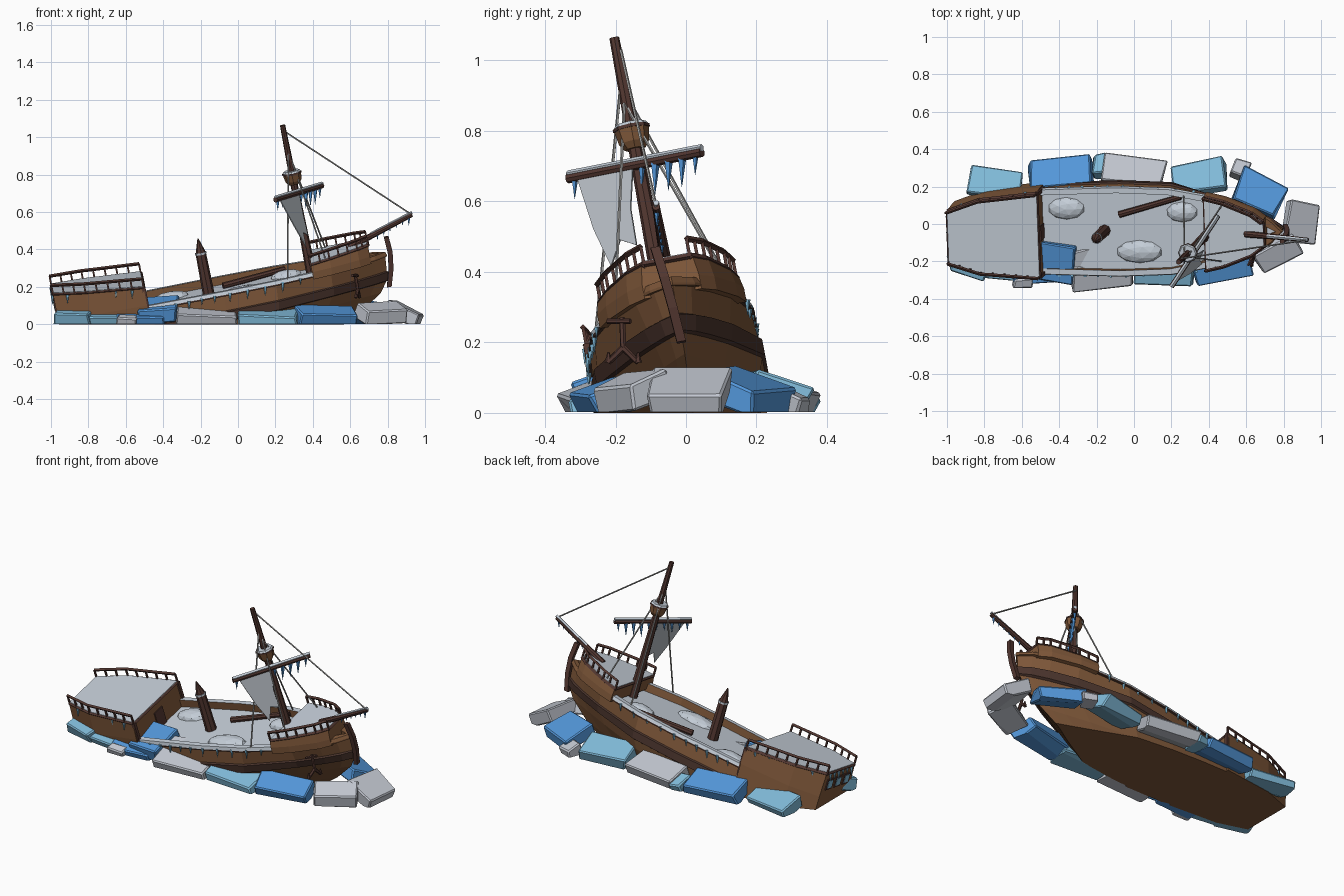
import bpy, bmesh, math, random
from mathutils import Vector, Matrix, Euler

random.seed(4)
if "Cube" in bpy.data.objects:
    bpy.data.objects.remove(bpy.data.objects["Cube"])


def material(name, rgb):
    m = bpy.data.materials.new(name)
    m.use_nodes = True
    m.diffuse_color = (*rgb, 1)
    m.node_tree.nodes["Principled BSDF"].inputs["Base Color"].default_value = (*rgb, 1)
    return m


WOOD = material("hull wood", (0.215, 0.098, 0.042))
DARK = material("dark wood", (0.085, 0.038, 0.03))
WALE = material("wale wood", (0.07, 0.035, 0.026))
SNOW = material("snow", (0.56, 0.62, 0.69))
PALE = material("pale ice", (0.54, 0.57, 0.63))
BLUE = material("blue ice", (0.09, 0.32, 0.72))
LIGHT = material("light ice", (0.22, 0.5, 0.7))
ROPE = material("rope", (0.4, 0.4, 0.39))
SAIL = material("sailcloth", (0.48, 0.52, 0.56))

# Ship frame: bow lifted, heeled over
SHIP = Matrix.Translation((0, -0.04, 0.22)) @ Euler(
    (math.radians(10.5), math.radians(-11), 0)).to_matrix().to_4x4()


def W(x, y, z):
    return SHIP @ Vector((x, y, z))


def finish(bm, name, mats, cut=None):
    bmesh.ops.recalc_face_normals(bm, faces=bm.faces)
    if cut is not None:  # trim flat near ground level
        bmesh.ops.bisect_plane(bm, geom=bm.verts[:] + bm.edges[:] + bm.faces[:],
                               plane_co=(0, 0, cut), plane_no=(0, 0, -1), clear_outer=True)
        fill = bmesh.ops.holes_fill(bm, edges=[e for e in bm.edges if e.is_boundary], sides=0)
        for f in fill["faces"]:
            f.material_index = 0
    me = bpy.data.meshes.new(name)
    bm.to_mesh(me)
    bm.free()
    for m in mats:
        me.materials.append(m)
    ob = bpy.data.objects.new(name, me)
    bpy.context.scene.collection.objects.link(ob)
    return ob


def rod(bm, a, b, r1, r2=None, seg=6):
    a, b = Vector(a), Vector(b)
    rot = (b - a).to_track_quat('Z', 'Y').to_matrix().to_4x4()
    bmesh.ops.create_cone(bm, cap_ends=True, segments=seg, radius1=r1,
                          radius2=r1 if r2 is None else r2, depth=(b - a).length,
                          matrix=Matrix.Translation((a + b) / 2) @ rot)


def rods(name, mat, items, seg=6):
    bm = bmesh.new()
    for it in items:
        rod(bm, *it, seg=seg)
    return finish(bm, name, [mat])


def box(bm, center, size, frame=SHIP):
    bmesh.ops.create_cube(bm, size=1, matrix=frame @ Matrix.Translation(center)
                          @ Matrix.Diagonal((*size, 1)))


def loft(bm, rings):
    vs = [[bm.verts.new(p) for p in r] for r in rings]
    n = len(vs[0])
    out = []
    for a, b in zip(vs, vs[1:]):
        out.append([bm.faces.new((a[i], a[(i + 1) % n], b[(i + 1) % n], b[i])) for i in range(n)])
    return out, bm.faces.new(vs[0]), bm.faces.new(vs[-1])


# Hull: horizontal rings from keel up to the rail, then down inside to the deck
BEAM = [(0, .14), (.1, .195), (.27, .225), (.5, .236), (.66, .226), (.83, .172), (.915, .112), (.965, .056), (1, 0)]
DECK = -.03


def ring(z, bow, scale, off):
    half = []
    for t, w in BEAM:
        x = -.97 - off + t * (bow + .97 + 2 * off)
        flare = 1 - max(0, t - .66) / .34 * min(.6, max(0, -z * 3.3))
        half.append((x, max(0, w * scale * flare + off) if t < 1 else 0))
    return [W(x, -w, z) for x, w in half] + [W(x, w, z) for x, w in half[-2::-1]]


LEVELS = [(-.36, .45, .5, 0, 0), (-.28, .62, .78, 0, 0), (-.2, .74, .96, 0, 0), (-.145, .78, 1.03, 0, 1),
          (-.14, .782, 1.03, .01, 1), (-.095, .792, 1.03, .01, 1), (-.09, .793, 1.03, 0, 0),
          (-.012, .8, 1, 0, 1), (-.012, .8, 1, .01, 1), (-.004, .8, 1, .01, 2), (.014, .8, 1, .004, 2),
          (.014, .8, 1, -.025, 0), (DECK, .8, 1, -.025, 0)]
bm = bmesh.new()
bands, keel, deck = loft(bm, [ring(*l[:4]) for l in LEVELS])
for faces, l in zip(bands, LEVELS):
    for i, f in enumerate(faces):
        # No snow or trim on the rail at the very bow
        f.material_index = 0 if l[0] > -.05 and 6 <= i <= 9 else l[4]
deck.material_index = 2
finish(bm, "hull", [WOOD, WALE, SNOW], cut=0)


# Raised decks at stern and bow, each with a snow cover
def castle(name, outline, low, tops):
    x0, x1 = outline[0][0], outline[-1][0]

    def top(x):
        return tops[0] + (tops[1] - tops[0]) * (x - x0) / (x1 - x0)

    def loop(shrink, zf):
        pts = [(x, -w + shrink) for x, w in outline] + [(x, w - shrink) for x, w in outline[::-1]]
        return [W(x, y, zf(x)) for x, y in pts]
    bm = bmesh.new()
    loft(bm, [loop(0, lambda x: low), loop(0, lambda x: .02), loop(.008, top)])
    finish(bm, name, [WOOD], cut=0)
    bm = bmesh.new()
    loft(bm, [loop(.012, top), loop(.016, lambda x: top(x) + .011)])
    finish(bm, name + "_snow", [SNOW], cut=0)

    # Side rails and edge trim
    bm, trim = bmesh.new(), bmesh.new()
    for s in (-1, 1):
        for (xa, wa), (xb, wb) in zip(outline, outline[1:]):
            pa, pb = ((x, s * (w - .016), top(x)) for x, w in ((xa, wa), (xb, wb)))
            a, b, up = W(*pa), W(*pb), W(0, 0, .052) - W(0, 0, 0)
            rod(bm, a + up, b + up, .009, seg=4)
            rod(trim, a, b, .011, seg=4)
            n = max(2, round((b - a).length / .065))
            for i in range(n + 1):
                p = a.lerp(b, i / n)
                rod(bm, p, p + up, .0065, seg=4)
    for x, w in (outline[0], outline[-1]):
        rod(trim, W(x, -w + .016, top(x)), W(x, w - .016, top(x)), .009, seg=4)
    finish(bm, name + "_railing", [DARK])
    finish(trim, name + "_trim", [DARK])


castle("quarterdeck", [(-.982, .154), (-.81, .212), (-.5, .242)], -.25, (.155, .112))
castle("forecastle", [(.4, .212), (.505, .187), (.66, .126), (.72, .082)], -.02, (.055, .078))

# Cabin door, corner posts and stern windows
bm = bmesh.new()
box(bm, (-.498, 0, .02), (.008, .08, .1))
for s in (-1, 1):
    box(bm, (-.5, s * .225, .03), (.02, .02, .17))
for y in (-.085, 0, .085):
    box(bm, (-.984, y, .085), (.008, .062, .065))
finish(bm, "door_and_frames", [DARK], cut=.001)
bm = bmesh.new()
for y in (-.085, 0, .085):
    box(bm, (-.986, y, .085), (.009, .042, .045))
finish(bm, "stern_windows", [LIGHT])

# Stem post
STEM = [(.825, -.03, .1), (.83, -.02, .01), (.818, -.012, -.08), (.79, -.005, -.175)]
bm = bmesh.new()
loft(bm, [[W(x + dx, y + dy, z) for dx, dy in ((-.013, -.013), (.013, -.013), (.013, .013), (-.013, .013))]
          for x, y, z in STEM])
finish(bm, "stem_post", [DARK])

# Masts and spars
MX, MY = .395, -.018
rods("main_mast", DARK, [(W(MX, MY, -.05), W(MX, MY, .8), .028, .014)], 8)
rods("broken_mast", DARK, [(W(-.165, 0, -.05), W(-.165, 0, .2), .032, .028),
                           (W(-.165, 0, .2), W(-.165, -.005, .28), .028, .003)], 8)
rods("broken_mast_band", SNOW, [(W(-.165, 0, .192), W(-.165, 0, .203), .031)], 8)
YA, YB = Vector((.2, -.335, .665)), Vector((.45, .045, .74))
SA, SB = W(.62, 0, .075), Vector((.93, -.085, .585))
rods("yard", DARK, [(YA, YB, .014)], 8)
rods("bowsprit", DARK, [(SA, SB, .018, .011)], 8)
rods("fallen_spar", DARK, [((-.08, .05, .205), (.25, .145, .295), .018, .015)], 8)
lift = Vector((0, 0, .012))
rods("spar_snow", SNOW, [(YA + lift, YB + lift, .011), (SA.lerp(SB, .35) + lift, SB + lift, .009)], 5)

# Lookout
rods("lookout", WOOD, [(W(MX, MY, .473), W(MX, MY, .492), .03, .043),
                       (W(MX, MY, .492), W(MX, MY, .535), .043, .051)], 8)
rods("lookout_rim", DARK, [(W(MX, MY, .53), W(MX, MY, .539), .053)], 8)
rods("lookout_snow", SNOW, [(W(MX, MY, .538), W(MX, MY, .548), .051, .044)], 8)

# Torn sail
bm = bmesh.new()
bm.faces.new([bm.verts.new(p) for p in (
    YA.lerp(YB, .07), YA.lerp(YB, .49), (.345, -.155, .58), (.37, -.138, .475),
    (.345, -.185, .49), (.36, -.21, .415), (.3, -.26, .52))])
sail = finish(bm, "torn_sail", [SAIL])
sail.modifiers.new("thickness", 'SOLIDIFY').thickness = .006

# Rigging
head, shoulder = Vector((.27, -.185, .93)), Vector((.285, -.175, .88))
rods("rigging", ROPE, [(a, b, .0045) for a, b in (
    ((.25, -.185, 1.03), SB), (head, (.265, -.255, .24)), (head, (.265, .16, .3)),
    (shoulder, (.47, .1, .4)), (shoulder, (.47, -.2, .34)))], 5)

# Anchor hung on the starboard bow
c = Vector((.64, -.178, .185))
tips = [c + Vector((s * .01, s * .042, -.042)) for s in (-1, 1)]
rods("anchor", DARK, [(c, c + Vector((-.015, -.003, .085)), .009),
                      (c + Vector((-.03, -.045, .075)), c + Vector((0, .02, .075)), .008)]
     + [(c, t, .01, .008) for t in tips]
     + [(t, t + Vector((0, 0, .03)), .011, .003) for t in tips])


# Icicles along the spars and rails
def icicles(bm, a, b, n, longest):
    for i in range(n):
        p = a.lerp(b, (i + .5) / n)
        size = longest * random.uniform(.5, 1)
        rod(bm, p, p - Vector((0, 0, size)), .004 + size * .11, .0005, seg=5)


bm = bmesh.new()
icicles(bm, YA, YB, 10, .1)
icicles(bm, SA.lerp(SB, .4), SB, 6, .05)
finish(bm, "spar_icicles", [BLUE])
bm = bmesh.new()
for s in (-1, 1):
    for (xa, wa, za), (xb, wb, zb) in (((-.45, .235, 0), (-.1, .245, 0)), ((-.1, .245, 0), (.38, .215, 0)),
                                       ((-.95, .165, .15), (-.52, .238, .11))):
        icicles(bm, W(xa, s * wa, za), W(xb, s * wb, zb), 5, .06)
icicles(bm, W(-.986, -.13, .15), W(-.986, .13, .15), 6, .06)
finish(bm, "rail_icicles", [LIGHT])

# Snow mounds on the main deck
bm = bmesh.new()
for x, y, rx, ry in ((-.37, .12, .1, .06), (.26, .1, .085, .055), (.02, -.115, .125, .062)):
    bmesh.ops.create_icosphere(bm, subdivisions=2, radius=1, matrix=SHIP @ Matrix.Translation((x, y, DECK))
                               @ Matrix.Diagonal((rx, ry, .033, 1)))
finish(bm, "snow_mounds", [SNOW])

# Ice floes: x, y, length, depth, turn, middle height, colour
FLOES = [(-.74, .21, .28, .16, -10, .03, LIGHT), (-.39, .265, .33, .15, 6, .045, BLUE),
         (-.18, .31, .08, .11, 0, .02, LIGHT), (0, .28, .32, .15, -8, .045, PALE),
         (.35, .25, .29, .16, 8, .055, LIGHT), (.56, .29, .09, .1, -25, .02, PALE),
         (.67, .16, .25, .19, -25, .06, BLUE), (.76, -.15, .24, .14, 28, .06, PALE),
         (.47, -.22, .31, .15, 12, .04, BLUE), (.16, -.25, .32, .14, -3, .03, LIGHT),
         (-.17, -.265, .32, .15, 6, .035, PALE), (-.42, -.205, .2, .21, -10, .078, BLUE),
         (-.26, -.195, .17, .13, 14, .066, PALE), (-.52, -.24, .26, .12, 4, .02, BLUE),
         (-.6, -.305, .1, .06, 0, .005, PALE), (-.7, -.225, .18, .12, -6, .02, LIGHT),
         (-.88, -.205, .2, .13, -14, .04, LIGHT), (.89, .01, .19, .22, -8, .055, PALE)]
for i, (x, y, w, d, turn, z, mat) in enumerate(FLOES):
    bow = x > .85
    tilt = (0, math.radians(25), math.radians(turn)) if bow else (
        math.radians(-20 if y > 0 else 20), math.radians(random.uniform(-4, 4)), math.radians(turn))
    frame = Matrix.Translation((x, y, z)) @ Euler(tilt).to_matrix().to_4x4()
    bm = bmesh.new()
    box(bm, (0, 0, 0), (w, d, .08), frame)
    for v in bm.verts:
        v.co += Vector((random.uniform(-.012, .012), random.uniform(-.012, .012), 0))
    bmesh.ops.bevel(bm, geom=bm.edges[:], offset=.007, segments=1, affect='EDGES')
    finish(bm, f"ice_floe_{i + 1}", [mat], cut=.002)
